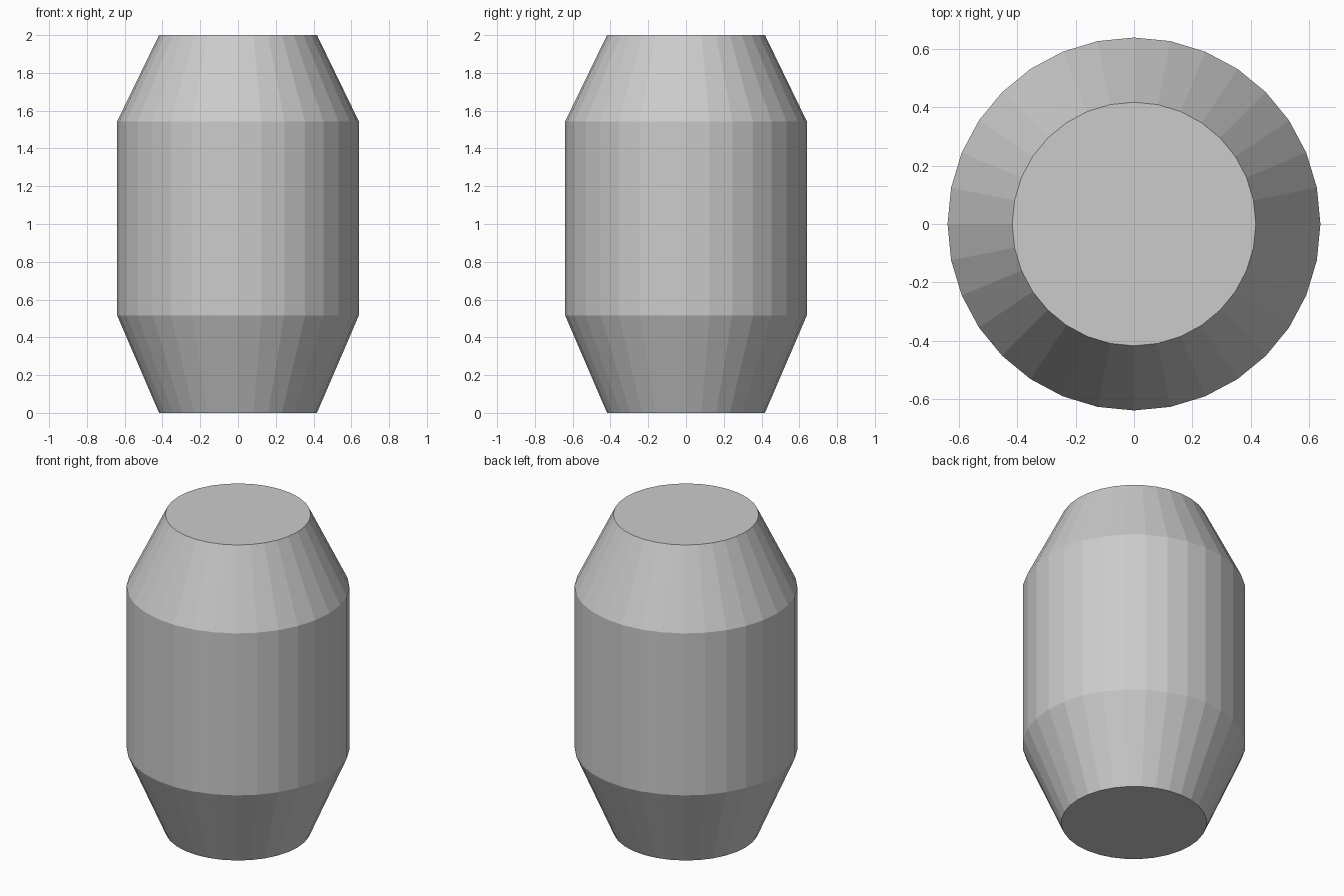
import bpy, bmesh
from math import cos, sin, tau

if "Cube" in bpy.data.objects:
    bpy.data.objects.remove(bpy.data.objects["Cube"])

SIDES = 32
# Barrel profile: (radius, height)
PROFILE = [(0.418, 0.0), (0.64, 0.516), (0.64, 1.543), (0.418, 2.0)]

bm = bmesh.new()
rings = [[bm.verts.new((r * cos(tau * i / SIDES), r * sin(tau * i / SIDES), z))
          for i in range(SIDES)] for r, z in PROFILE]

# Side walls
for low, high in zip(rings, rings[1:]):
    for i in range(SIDES):
        j = (i + 1) % SIDES
        bm.faces.new((low[i], low[j], high[j], high[i]))

# Flat end caps
bm.faces.new(rings[0][::-1])
bm.faces.new(rings[-1])

mesh = bpy.data.meshes.new("barrel_body")
bm.to_mesh(mesh)
bm.free()
bpy.context.collection.objects.link(bpy.data.objects.new("barrel_body", mesh))
